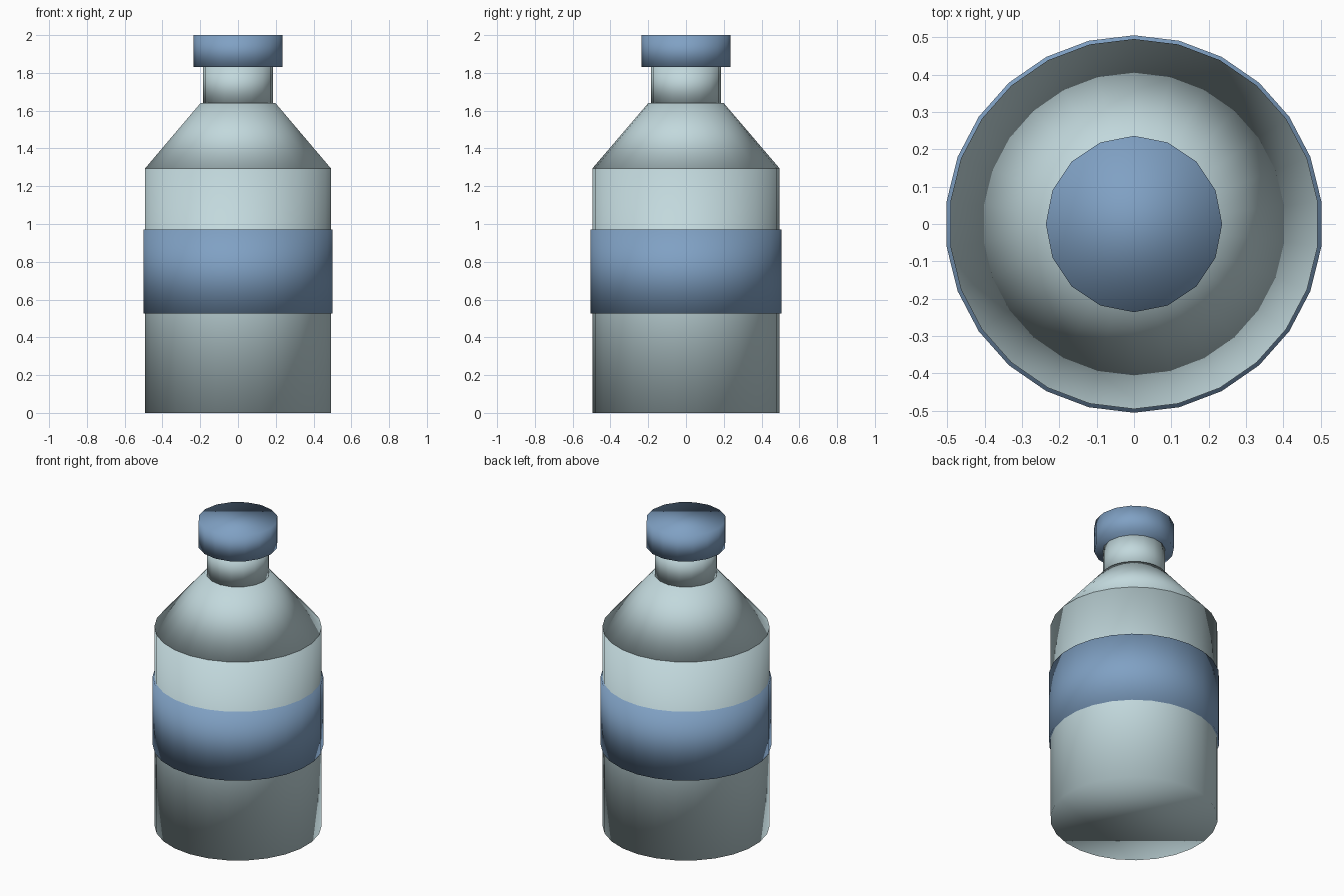
import bpy

cube = bpy.data.objects.get("Cube")
if cube:
    bpy.data.objects.remove(cube, do_unlink=True)


def make_material(name, rgb):
    mat = bpy.data.materials.new(name)
    mat.use_nodes = True
    colour = (*rgb, 1.0)
    mat.diffuse_color = colour
    mat.node_tree.nodes["Principled BSDF"].inputs["Base Color"].default_value = colour
    return mat


def frustum(name, sides, r_low, r_high, z_low, z_high, mat):
    """Closed, fully smooth-shaded round section standing between two heights."""
    bpy.ops.mesh.primitive_cone_add(
        vertices=sides, radius1=r_low, radius2=r_high, depth=z_high - z_low,
        end_fill_type='NGON', location=(0, 0, (z_low + z_high) / 2))
    obj = bpy.context.object
    obj.name = name
    obj.data.name = name
    obj.data.materials.append(mat)
    bpy.ops.object.shade_smooth()
    return obj


pale_glass = make_material("pale_glass", (0.54, 0.69, 0.72))
soft_blue = make_material("soft_blue", (0.215, 0.355, 0.55))

BODY_SIDES = 26
NECK_SIDES = 16

# Bottle
frustum("body", BODY_SIDES, 0.495, 0.495, 0.0, 1.295, pale_glass)
frustum("shoulder", BODY_SIDES, 0.495, 0.2, 1.295, 1.64, pale_glass)
frustum("neck", NECK_SIDES, 0.185, 0.185, 1.64, 1.83, pale_glass)

# Blue label band and stopper
frustum("label_band", BODY_SIDES, 0.505, 0.505, 0.525, 0.97, soft_blue)
frustum("cap", NECK_SIDES, 0.236, 0.236, 1.83, 2.0, soft_blue)
